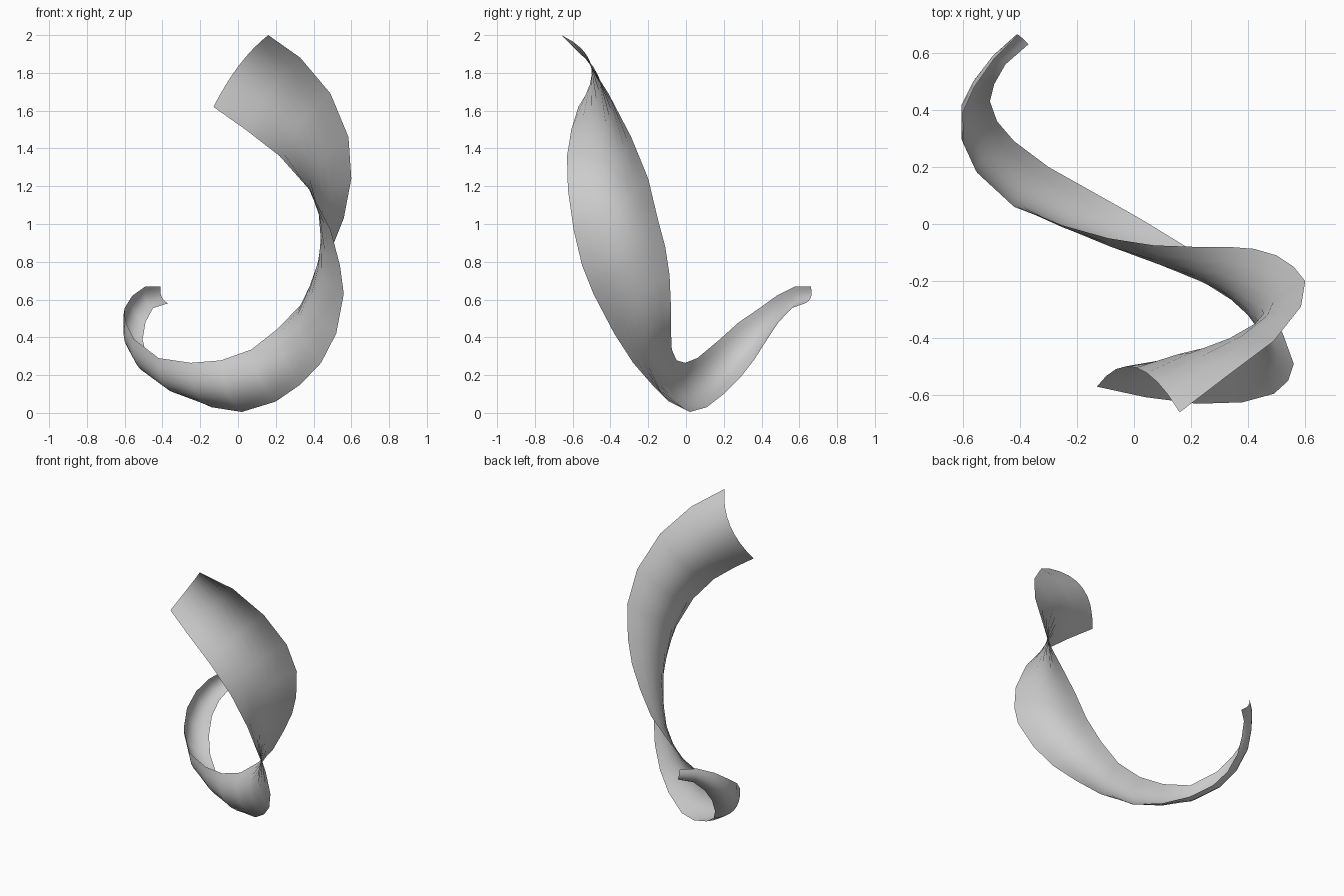
import bpy
from mathutils import Vector

if "Cube" in bpy.data.objects:
    bpy.data.objects.remove(bpy.data.objects["Cube"])

# Stations along the twisted ribbon: one edge point, then the opposite edge point
STATIONS = [
    (-.37, .63, .58, -.41, .66, .67),
    (-.45, .56, .555, -.49, .58, .67),
    (-.49, .49, .48, -.56, .48, .62),
    (-.505, .43, .39, -.60, .39, .555),
    (-.48, .36, .28, -.595, .28, .48),
    (-.42, .29, .19, -.55, .18, .39),
    (-.30, .20, .10, -.42, .06, .29),
    (-.14, .11, .03, -.25, -.005, .265),
    (.02, .02, .005, -.09, -.05, .278),
    (.20, -.09, .06, .07, -.075, .335),
    (.33, -.18, .15, .21, -.08, .445),
    (.44, -.28, .265, .33, -.08, .57),
    (.52, -.38, .42, .42, -.087, .73),
    (.56, -.49, .63, .50, -.11, .88),
    (.54, -.55, .78, .56, -.15, 1.03),
    (.49, -.595, .97, .60, -.20, 1.24),
    (.38, -.625, 1.18, .585, -.29, 1.46),
    (.22, -.63, 1.36, .49, -.41, 1.69),
    (.04, -.607, 1.50, .33, -.53, 1.88),
    (-.13, -.57, 1.62, .16, -.66, 2.0),
]
WIDTH_STEPS = 8
SAG = 0.24   # depth of the arched cross-section relative to its width

lower = [Vector(s[:3]) for s in STATIONS]
upper = [Vector(s[3:]) for s in STATIONS]
middle = [(a + b) / 2 for a, b in zip(lower, upper)]

# Arched cross-section swept between the two edges
verts, faces = [], []
last = len(STATIONS) - 1
for i, (a, b) in enumerate(zip(lower, upper)):
    tangent = middle[min(i + 1, last)] - middle[max(i - 1, 0)]
    across = b - a
    bulge = tangent.cross(across).normalized() * across.length * SAG
    for j in range(WIDTH_STEPS + 1):
        v = j / WIDTH_STEPS
        verts.append(a + across * v + bulge * 4 * v * (1 - v))

row = WIDTH_STEPS + 1
for i in range(last):
    for j in range(WIDTH_STEPS):
        k = i * row + j
        faces.append((k, k + 1, k + row + 1, k + row))

# Ribbon: a single open, smooth surface
mesh = bpy.data.meshes.new("twisted_ribbon")
mesh.from_pydata(verts, [], faces)
mesh.update()
for p in mesh.polygons:
    p.use_smooth = True
ribbon = bpy.data.objects.new("twisted_ribbon", mesh)
bpy.context.collection.objects.link(ribbon)
